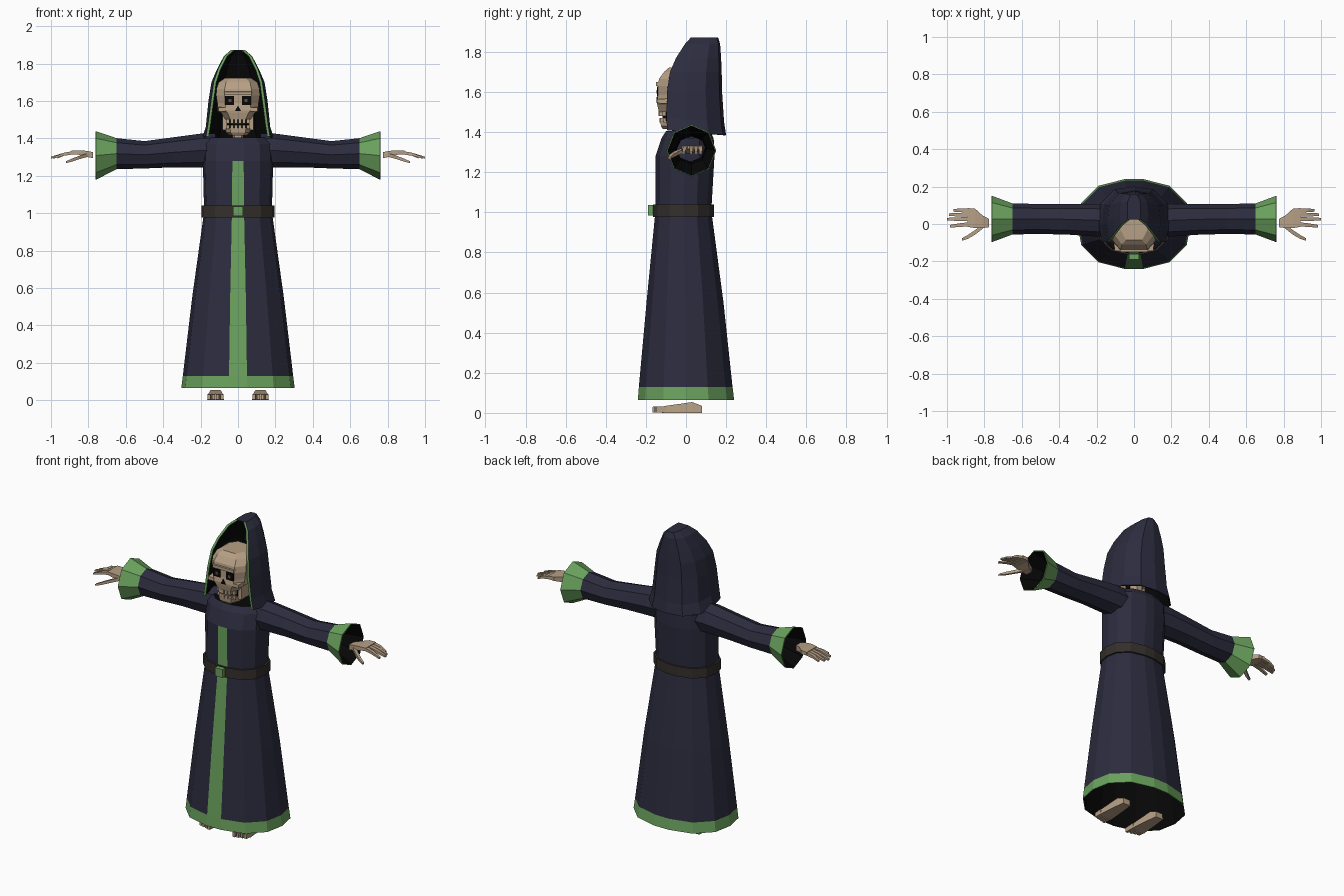
import bpy, math

if "Cube" in bpy.data.objects:
    bpy.data.objects.remove(bpy.data.objects["Cube"])


def mat(name, rgb):
    m = bpy.data.materials.new(name)
    m.diffuse_color = (*rgb, 1)
    m.use_nodes = True
    m.node_tree.nodes["Principled BSDF"].inputs["Base Color"].default_value = m.diffuse_color
    return m


NAVY = mat("navy_cloth", (.025, .025, .049))
GREEN = mat("green_trim", (.145, .36, .11))
BLACK = mat("black_lining", (.002, .002, .002))
BONE = mat("bone", (.47, .35, .235))
BELT = mat("brown_leather", (.034, .028, .025))
GREY = mat("eye_brown", (.11, .075, .055))


def loft(name, rings, mats, rule=None, closed=True, start=None, end=None):
    """Skin a row of rings; start / end give the cap material index."""
    n = len(rings[0])
    verts = [p for r in rings for p in r]
    faces, idx = [], []
    for i in range(len(rings) - 1):
        for j in range(n if closed else n - 1):
            k = (j + 1) % n
            faces.append((i * n + j, i * n + k, (i + 1) * n + k, (i + 1) * n + j))
            idx.append(rule(i, j) if rule else 0)
    if start is not None:
        faces.append(tuple(reversed(range(n))))
        idx.append(start)
    if end is not None:
        faces.append(tuple(range(len(verts) - n, len(verts))))
        idx.append(end)
    me = bpy.data.meshes.new(name)
    me.from_pydata(verts, [], faces)
    for m in mats:
        me.materials.append(m)
    for p, i in zip(me.polygons, idx):
        p.material_index = i
    ob = bpy.data.objects.new(name, me)
    bpy.context.collection.objects.link(ob)
    return ob


def mirror(ob):
    ob.modifiers.new("mirror", 'MIRROR')
    return ob


def line(ob):
    """Give a cloth shell a thin black lining."""
    s = ob.modifiers.new("lining", 'SOLIDIFY')
    s.thickness, s.offset, s.material_offset = .006, -1, 2
    return ob


CLOTH = [NAVY, GREEN, BLACK, BLACK]


# Robe, with a narrow front column for the stripe
def robe_ring(z, hw, yf, yb, w, grow=0):
    c, h = (yf + yb) / 2, (yb - yf) / 2 + grow
    hw += grow
    right = [(w, -h), (.63 * hw, -.85 * h), (.93 * hw, -.47 * h), (hw, 0),
             (.93 * hw, .47 * h), (.63 * hw, .85 * h), (w, h)]
    return [(x, c + y, z) for x, y in [(-w, -h)] + right] + \
           [(-x, c + y, z) for x, y in reversed(right[1:])]


ROBE = [(.065, .303, -.24, .24, .05), (.13, .295, -.235, .232, .048),
        (.55, .245, -.197, .187, .042), (.98, .185, -.155, .13, .033),
        (1.04, .182, -.152, .128, .033), (1.28, .188, -.152, .142, .03),
        (1.37, .183, -.122, .138, .03), (1.405, .15, -.1, .12, .03)]
line(loft("robe", [robe_ring(*r) for r in ROBE], CLOTH,
          lambda i, j: 1 if i == 0 or (j == 0 and i < 5) else 0, end=2))

# Belt and buckle
W = (.185, -.154, .13, .033)
loft("belt", [robe_ring(.978, *W), robe_ring(.978, *W, .01),
              robe_ring(1.04, *W, .01), robe_ring(1.04, *W)], [BELT])


def block(name, x, z, y0, y1, w, h, m, taper=1):
    """Box running forward from y0 to y1, tapering towards the front."""
    def ring(y, s):
        return [(x - w * s, y, z - h * s), (x + w * s, y, z - h * s),
                (x + w * s, y, z + h * s), (x - w * s, y, z + h * s)]
    return loft(name, [ring(y0, 1), ring(y1, taper)], [m], start=0, end=0)


block("buckle", 0, 1.01, -.15, -.19, .026, .026, GREEN)


# Sleeves with flared cuffs
def oct_ring(x, y, z, ry, rz):
    return [(x, y + ry * math.cos(a * math.pi / 4), z + rz * math.sin(a * math.pi / 4))
            for a in range(8)]


SLEEVE = [(.12, .02, 1.335, .085, .09), (.2, .02, 1.335, .087, .09),
          (.35, .025, 1.325, .082, .08), (.5, .027, 1.312, .08, .073),
          (.65, .027, 1.318, .083, .083), (.76, .027, 1.308, .124, .13)]
line(mirror(loft("sleeve", [oct_ring(*s) for s in SLEEVE], CLOTH,
                 lambda i, j: 1 if i == 4 else 0)))


# Hood, open at the front with a green rim
def hood_ring(z, hw, fx, yf, yb, tilt=0):
    d = yb - yf
    half = [(fx, 0), (fx + .014, 0), (hw, .35), (.93 * hw, .7), (.55 * hw, .95), (0, 1)]
    pts = half + [(-x, t) for x, t in reversed(half[:-1])]
    return [(x, yf + t * d, z - tilt * t) for x, t in pts]


HOOD = [(1.41, .192, .157, -.095, .2, .025), (1.47, .172, .147, -.097, .19, .02),
        (1.6, .158, .13, -.095, .18), (1.7, .142, .116, -.08, .178),
        (1.77, .112, .093, -.05, .175), (1.84, .075, .058, -.005, .17),
        (1.873, .036, .02, .025, .16)]
line(loft("hood", [hood_ring(*h) for h in HOOD], CLOTH,
          lambda i, j: 1 if j in (0, 9) else 0, closed=False, end=0))


# Skull, jaw and neck
def head_ring(z, hw, yf, yb):
    f = .62 * hw
    return [(-f, yf, z), (f, yf, z), (hw, yf + .05, z), (hw, yb - .04, z),
            (f, yb, z), (-f, yb, z), (-hw, yb - .04, z), (-hw, yf + .05, z)]


def head_part(name, rows, m=BONE):
    loft(name, [head_ring(*r) for r in rows], [m], start=0, end=0)


head_part("skull", [(1.5, .066, -.135, .03), (1.535, .09, -.143, .05),
                    (1.55, .108, -.145, .08), (1.585, .11, -.14, .1),
                    (1.63, .117, -.14, .11), (1.665, .115, -.135, .11),
                    (1.7, .103, -.11, .1), (1.722, .07, -.085, .06)])
head_part("mouth_hollow", [(1.44, .055, -.115, .0), (1.51, .055, -.12, .0)], BLACK)
head_part("jaw", [(1.415, .045, -.115, -.01), (1.43, .064, -.125, .0),
                  (1.455, .068, -.128, .0)])
head_part("neck", [(1.38, .03, -.04, .05), (1.5, .03, -.04, .05)])
mirror(block("jaw_hinge", .07, 1.49, .0, -.085, .012, .045, BONE))
mirror(block("cheekbone", .085, 1.555, -.06, -.145, .024, .013, BONE, .8))
block("brow", 0, 1.64, -.12, -.149, .08, .01, BONE, .9)
for k in range(3):
    x = .011 + k * .021
    y = -.138 + k * k * .005
    mirror(block("upper_tooth", x, 1.492, -.1, y, .0085, .012, BONE))
    mirror(block("lower_tooth", x, 1.46, -.1, y + .006, .0085, .011, BONE))
mirror(block("eye_socket", .045, 1.603, -.138, -.1455, .024, .024, BLACK))
mirror(block("eye", .043, 1.602, -.143, -.148, .009, .009, GREY))
loft("nose_hole", [[(-.017, y, 1.545), (.017, y, 1.545), (0, y, 1.575)]
                   for y in (-.14, -.148)], [BLACK], start=0, end=0)


# Hands: wrist, palm, fingers and thumb built along x
def limb(name, path, start=0, mats=(BONE,)):
    rings = [[(x, y - w, z - h), (x, y + w, z - h), (x, y + w, z + h), (x, y - w, z + h)]
             for x, y, z, w, h in path]
    return mirror(loft(name, rings, mats, start=start, end=0))


limb("palm", [(.775, .005, 1.31, .022, .016), (.81, .012, 1.317, .034, .016),
              (.85, .03, 1.324, .052, .012), (.89, .035, 1.325, .05, .009)],
     1, (BONE, BLACK))
for y, dy, tip in ((.073, .0, .965), (.05, .0, .99), (.026, .0, 1.0), (.0, -.012, .985)):
    limb("finger", [(.87, y, 1.325, .011, .009), (.93, y + dy / 2, 1.315, .01, .008),
                    (tip, y + dy, 1.297, .007, .005)])
limb("thumb", [(.8, -.005, 1.312, .013, .01), (.85, -.045, 1.297, .012, .009),
               (.89, -.07, 1.283, .01, .008), (.92, -.083, 1.272, .007, .005)])


# Feet with separate toes
def foot_ring(y, w, h):
    x = .12
    return [(x - w, y, 0), (x + w, y, 0), (x + w * .85, y, h), (x - w * .85, y, h)]


mirror(loft("foot", [foot_ring(*f) for f in
                     ((.08, .026, .035), (.03, .032, .054), (-.03, .038, .045),
                      (-.11, .045, .034))], [BONE], start=0, end=0))
for k in range(4):
    mirror(block("toe", .086 + k * .0227, .0165, -.1, -.166 + k * .006,
                 .0095, .0165, BONE, .85))
